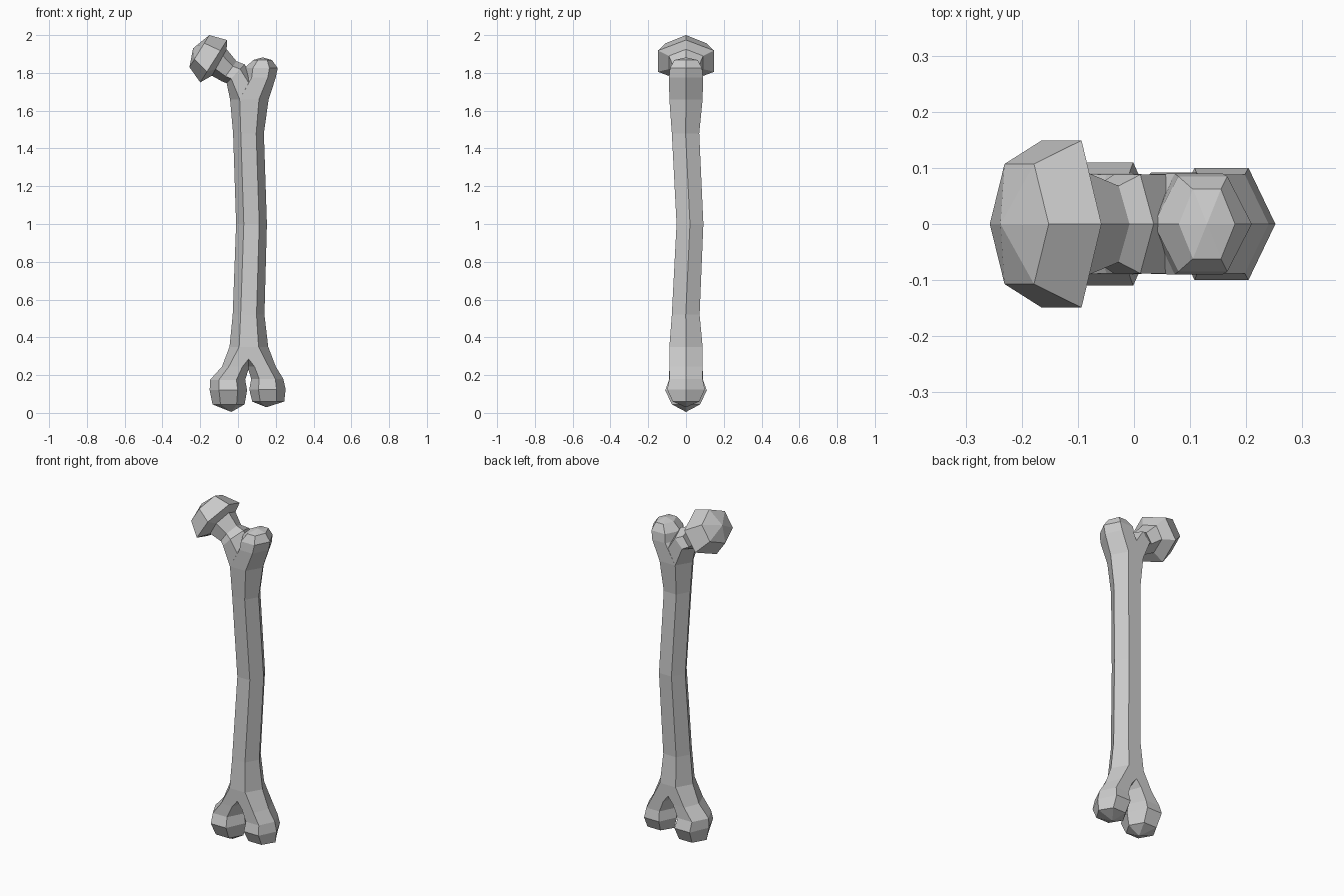
import bpy, bmesh


def loft(name, rings, apex=None):
    """Skin hexagonal rings given as (x0, z0, x1, z1, y_front, y_back)."""
    bm = bmesh.new()
    loops = []
    for x0, z0, x1, z1, ya, yb in rings:
        ym = (ya + yb) / 2
        pts = [(0, ym), (0.25, ya), (0.75, ya), (1, ym), (0.75, yb), (0.25, yb)]
        loops.append([bm.verts.new((x0 + (x1 - x0) * t, y, z0 + (z1 - z0) * t))
                      for t, y in pts])
    for a, b in zip(loops, loops[1:]):
        for i in range(6):
            j = (i + 1) % 6
            bm.faces.new((a[i], a[j], b[j], b[i]))
    if apex:
        tip = bm.verts.new(apex)
        last = loops[-1]
        for i in range(6):
            bm.faces.new((last[i], last[(i + 1) % 6], tip))
    bmesh.ops.recalc_face_normals(bm, faces=bm.faces[:])
    me = bpy.data.meshes.new(name)
    bm.to_mesh(me)
    bm.free()
    ob = bpy.data.objects.new(name, me)
    bpy.context.collection.objects.link(ob)
    return ob


def flat(x0, x1, z, ya, yb=None):
    """Horizontal ring; symmetric in y when only one depth is given."""
    if yb is None:
        ya, yb = -ya, ya
    return (x0, z, x1, z, ya, yb)


# Bowed shaft; its end rings are shared by the branching parts
bottom = flat(-0.045, 0.16, 0.35, 0.088)
top = flat(-0.042, 0.162, 1.66, 0.088)
loft("shaft", [bottom,
               flat(-0.028, 0.14, 0.52, -0.075, 0.072),
               flat(-0.01, 0.153, 1.0, -0.05, 0.092),
               flat(-0.026, 0.137, 1.48, -0.075, 0.07),
               top])

# Knee end: two rounded knuckles with a notch between
loft("inner_condyle", [bottom,
                       flat(-0.085, 0.06, 0.245, 0.088),
                       flat(-0.148, 0.038, 0.175, 0.09),
                       flat(-0.15, 0.048, 0.12, 0.11),
                       flat(-0.135, 0.035, 0.045, 0.075)],
     (-0.035, 0, 0.005))
loft("outer_condyle", [bottom,
                       flat(0.05, 0.2, 0.245, 0.088),
                       flat(0.07, 0.24, 0.18, 0.088),
                       flat(0.06, 0.252, 0.125, 0.1),
                       flat(0.075, 0.245, 0.06, 0.07)],
     (0.15, 0, 0.03))

# Hip end: outer bump
loft("trochanter", [top,
                    flat(0.03, 0.2, 1.775, 0.09),
                    flat(0.035, 0.21, 1.825, 0.085),
                    flat(0.08, 0.18, 1.868, 0.062)],
     (0.13, 0, 1.882))

# Hip end: angled neck and faceted ball
loft("neck_and_head", [top,
                       (-0.06, 1.745, 0.035, 1.845, -0.088, 0.088),
                       (-0.085, 1.755, -0.008, 1.862, -0.068, 0.068),
                       (-0.138, 1.785, -0.06, 1.925, -0.09, 0.09),
                       (-0.2, 1.75, -0.058, 1.974, -0.149, 0.149),
                       (-0.257, 1.83, -0.152, 2.0, -0.107, 0.107)],
     (-0.238, 0, 1.93))
